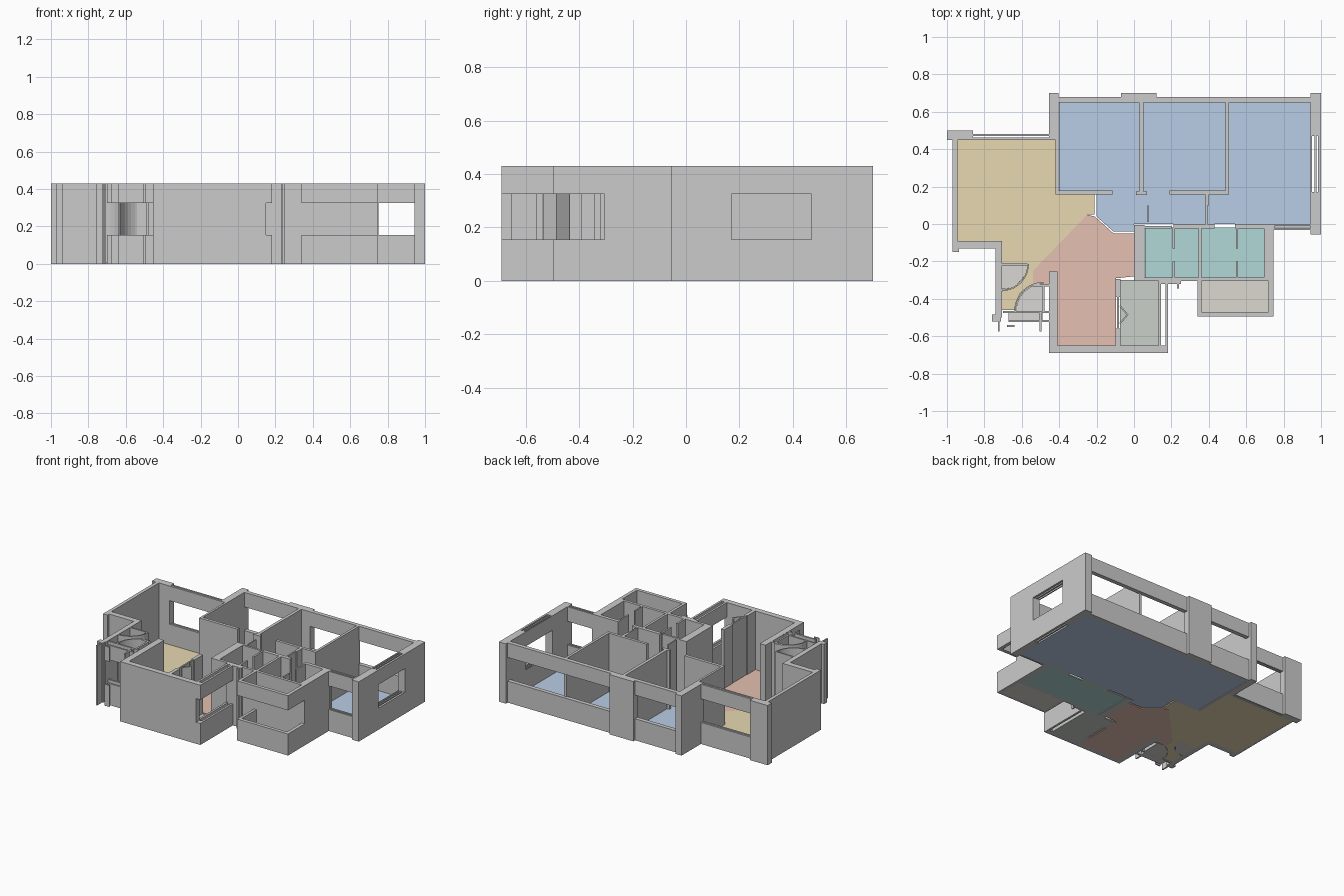
import bpy, bmesh, math

H, SILL, HEAD = 0.43, 0.155, 0.325   # wall height, window sill and head
FLOOR = 0.008


def finish(name, bm, color=None):
    bmesh.ops.recalc_face_normals(bm, faces=bm.faces)
    me = bpy.data.meshes.new(name)
    bm.to_mesh(me)
    bm.free()
    ob = bpy.data.objects.new(name, me)
    bpy.context.collection.objects.link(ob)
    if color:
        mat = bpy.data.materials.new(name + "_color")
        mat.diffuse_color = (*color, 1)
        me.materials.append(mat)
    return ob


def prism(bm, pts, z0, z1):
    """Extrude a plan outline between two heights."""
    face = bm.faces.new([bm.verts.new((x, y, z0)) for x, y in pts])
    new = bmesh.ops.extrude_face_region(bm, geom=[face])["geom"]
    bmesh.ops.translate(bm, vec=(0, 0, z1 - z0),
                        verts=[v for v in new if isinstance(v, bmesh.types.BMVert)])


def rect(x0, x1, y0, y1):
    return [(x0, y0), (x1, y0), (x1, y1), (x0, y1)]


def walls(name, boxes, window=False):
    """Full-height walls, or sill + header bands where there is a window."""
    bm = bmesh.new()
    for b in boxes:
        for z0, z1 in ([(0, SILL), (HEAD, H)] if window else [(0, H)]):
            prism(bm, rect(*b), z0, z1)
    return finish(name, bm)


def floor(name, outlines, color):
    bm = bmesh.new()
    for pts in outlines:
        prism(bm, pts, 0, FLOOR)
    return finish(name, bm, color)


def arc(cx, cy, r, a0, a1, n=10):
    return [(cx + r * math.cos(math.radians(a0 + (a1 - a0) * i / n)),
             cy + r * math.sin(math.radians(a0 + (a1 - a0) * i / n))) for i in range(n + 1)]


# Room floors
floor("bedroom_floor", [
    [(-0.40, 0.65), (-0.40, 0.18), (-0.20, 0.17), (-0.20, 0.04), (-0.11, -0.04), (0.0, -0.04),
     (0.0, 0.0), (0.75, 0.0), (0.75, -0.02), (0.95, -0.02), (0.95, 0.65)]], (0.49, 0.61, 0.79))
floor("living_floor", [
    [(-0.95, 0.45), (-0.95, -0.09), (-0.705, -0.09), (-0.705, -0.215), (-0.57, -0.215),
     (-0.60, -0.31), (-0.705, -0.36), (-0.705, -0.46), (-0.64, -0.46), (-0.61, -0.37),
     (-0.54, -0.325), (-0.54, -0.25), (-0.25, 0.05), (-0.21, 0.05), (-0.21, 0.16),
     (-0.42, 0.16), (-0.42, 0.45)]], (0.80, 0.69, 0.44))
floor("entry_floor", [
    [(-0.25, 0.05), (-0.54, -0.25), (-0.54, -0.32), (-0.45, -0.32), (-0.41, -0.28),
     (-0.41, -0.65), (-0.095, -0.65), (-0.095, -0.29), (0.0, -0.28), (0.0, -0.05),
     (-0.11, -0.05), (-0.21, 0.04)]], (0.78, 0.53, 0.44))
floor("bath_floor", [rect(0.06, 0.70, -0.285, -0.02)], (0.44, 0.69, 0.68))
floor("utility_floor", [rect(-0.075, 0.13, -0.65, -0.30)], (0.59, 0.63, 0.58))
floor("balcony_floor", [rect(0.36, 0.72, -0.475, -0.30)], (0.72, 0.69, 0.63))
floor("door_swing_floor", [
    [(-0.705, -0.215)] + arc(-0.705, -0.215, 0.133, -90, 0),
    [(-0.485, -0.465)] + arc(-0.485, -0.465, 0.145, 90, 180),
    rect(-0.67, -0.49, -0.52, -0.475)], (0.69, 0.68, 0.65))

# Outer corner piers and solid outer walls
walls("outer_piers", [
    (-0.455, -0.405, 0.45, 0.70), (-0.07, 0.12, 0.65, 0.70),
    (0.945, 1.0, 0.47, 0.70), (0.945, 1.0, -0.055, 0.17),
    (-1.0, -0.86, 0.45, 0.50), (-0.97, -0.935, -0.15, -0.09),
    (-0.76, -0.71, -0.52, -0.485)])
walls("outer_walls", [
    (-0.97, -0.945, -0.12, 0.46), (-0.95, -0.705, -0.13, -0.09),
    (-0.74, -0.705, -0.50, -0.10), (-0.455, -0.41, -0.69, -0.255),
    (-0.42, 0.15, -0.69, -0.65)])

# Windowed outer walls
walls("north_window_walls", [
    (-0.41, -0.07, 0.65, 0.68), (0.12, 0.95, 0.65, 0.68),
    (-0.86, -0.455, 0.47, 0.48), (-0.86, -0.455, 0.45, 0.463)], True)
walls("east_window_wall", [
    (0.945, 0.953, 0.17, 0.47), (0.965, 0.975, 0.17, 0.47), (0.985, 1.0, 0.17, 0.47)], True)
walls("bedroom_south_window_wall", [
    (0.745, 0.95, -0.012, 0.0), (0.745, 0.95, -0.032, -0.022)], True)
walls("utility_window_wall", [
    (0.15, 0.183, -0.69, -0.65), (0.13, 0.145, -0.65, -0.31),
    (0.168, 0.183, -0.65, -0.31)], True)
walls("balcony_window_wall", [
    (0.34, 0.36, -0.495, -0.30), (0.72, 0.745, -0.495, -0.30),
    (0.36, 0.72, -0.495, -0.47)], True)
walls("entry_window_wall", [
    (-0.70, -0.455, -0.477, -0.465), (-0.67, -0.455, -0.525, -0.512),
    (-0.505, -0.495, -0.575, -0.47), (-0.68, -0.64, -0.55, -0.54)], True)
walls("window_end_posts", [
    (-0.728, -0.718, -0.575, -0.52), (0.13, 0.25, -0.32, -0.30), (0.23, 0.24, -0.345, -0.31)])

# Bedroom partitions, with gaps for the doors
walls("bedroom_partitions", [
    (-0.42, -0.405, 0.16, 0.46), (-0.42, -0.115, 0.158, 0.18),
    (0.028, 0.05, 0.17, 0.66), (0.01, 0.07, 0.155, 0.175),
    (0.49, 0.508, 0.16, 0.66), (0.19, 0.508, 0.158, 0.178),
    (0.38, 0.40, 0.10, 0.165), (0.383, 0.393, 0.0, 0.10),
    (0.07, 0.077, 0.01, 0.10)])

# Bathroom walls
walls("bath_walls", [
    (0.0, 0.055, -0.29, -0.005), (0.05, 0.20, -0.025, -0.01), (0.21, 0.43, -0.025, 0.0),
    (0.54, 0.75, -0.025, 0.0), (0.0, 0.745, -0.305, -0.285), (0.695, 0.745, -0.305, -0.01),
    (0.205, 0.218, -0.285, -0.20), (0.205, 0.218, -0.13, -0.02),
    (0.345, 0.362, -0.285, -0.02), (0.545, 0.555, -0.285, -0.20),
    (0.545, 0.555, -0.13, -0.02)])

# Utility room partition with folding door leaf
walls("utility_partition", [
    (-0.098, -0.072, -0.39, -0.295), (-0.098, -0.072, -0.65, -0.56),
    (-0.09, -0.08, -0.56, -0.39)])
bm = bmesh.new()
for s in (-1, 1):
    prism(bm, [(-0.072, -0.485 + s * 0.05), (-0.03, -0.485), (-0.04, -0.485),
               (-0.078, -0.485 + s * 0.045)], 0, H)
finish("folding_door", bm)

# Entrance vestibule: short walls and curved door sweeps
walls("vestibule_walls", [
    (-0.705, -0.57, -0.222, -0.212), (-0.54, -0.455, -0.335, -0.322),
    (-0.49, -0.478, -0.465, -0.335)])
bm = bmesh.new()
for cx, cy, r, a0, a1 in [(-0.705, -0.215, 0.135, -90, 0), (-0.485, -0.465, 0.147, 90, 180)]:
    prism(bm, arc(cx, cy, r, a0, a1) + arc(cx, cy, r + 0.008, a1, a0), 0, H)
finish("curved_door_sweeps", bm)
